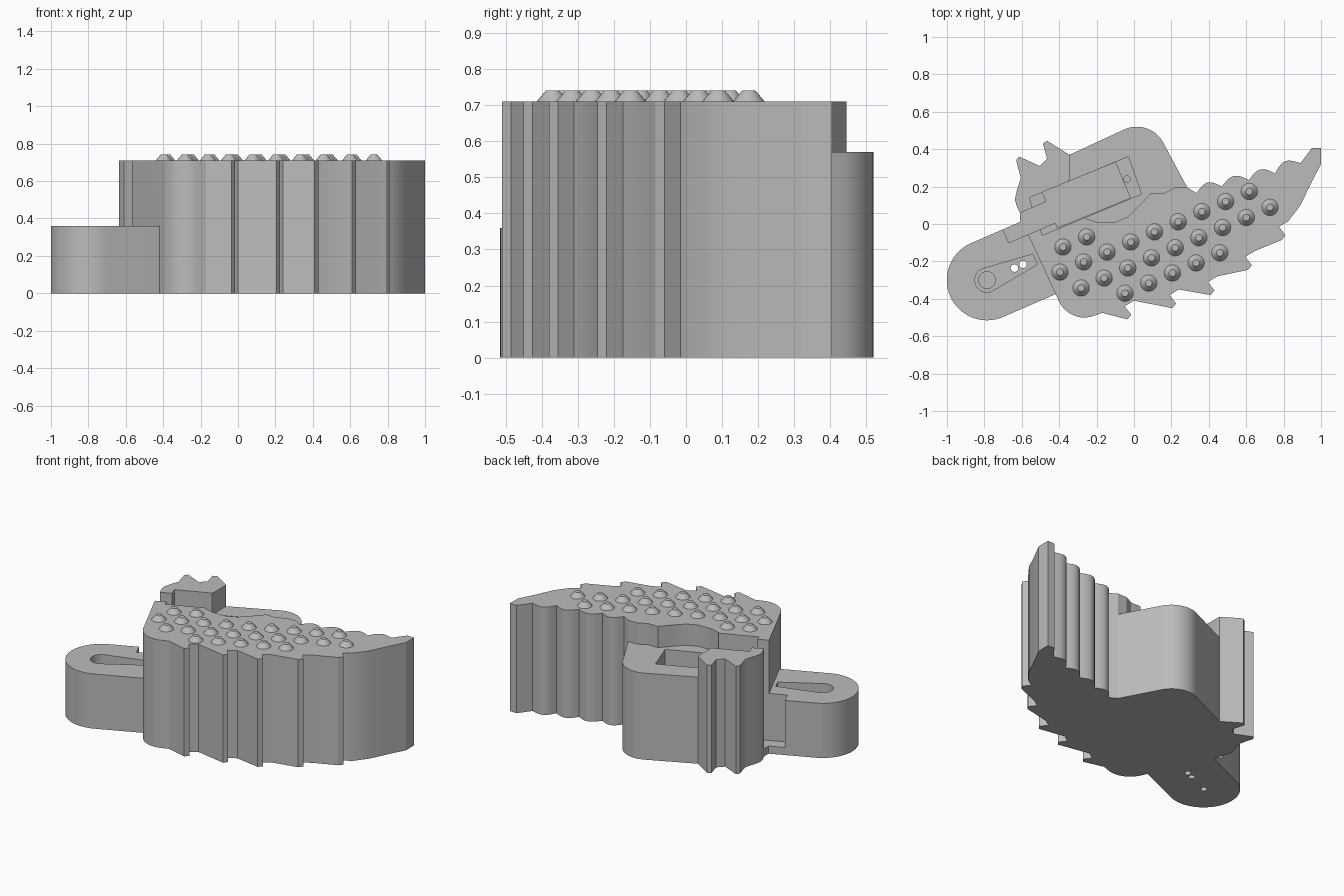
import bpy, bmesh, math
from mathutils import Vector

cube = bpy.data.objects.get("Cube")
if cube:
    bpy.data.objects.remove(cube, do_unlink=True)

grey = bpy.data.materials.new("plain grey")
grey.use_nodes = True
colour = (0.5, 0.5, 0.5, 1)
grey.diffuse_color = colour
grey.node_tree.nodes["Principled BSDF"].inputs["Base Color"].default_value = colour


def arc(cx, cy, r, start, end, steps=16):
    angles = [math.radians(start + (end - start) * i / steps) for i in range(steps + 1)]
    return [(cx + r * math.cos(a), cy + r * math.sin(a)) for a in angles]


def circle(cx, cy, r):
    return arc(cx, cy, r, 0, 360, 24)[:-1]


def prism(name, outline, z0, z1):
    """Upright prism over a plan outline."""
    bm = bmesh.new()
    face = bm.faces.new([bm.verts.new((x, y, z0)) for x, y in outline])
    ext = bmesh.ops.extrude_face_region(bm, geom=[face])
    verts = [v for v in ext["geom"] if isinstance(v, bmesh.types.BMVert)]
    bmesh.ops.translate(bm, verts=verts, vec=(0, 0, z1 - z0))
    bmesh.ops.recalc_face_normals(bm, faces=bm.faces)
    mesh = bpy.data.meshes.new(name)
    bm.to_mesh(mesh)
    bm.free()
    mesh.materials.append(grey)
    obj = bpy.data.objects.new(name, mesh)
    bpy.context.collection.objects.link(obj)
    return obj


def select(obj):
    bpy.ops.object.select_all(action="DESELECT")
    obj.select_set(True)
    bpy.context.view_layer.objects.active = obj


def combine(target, tool, operation):
    select(target)
    mod = target.modifiers.new("combine", "BOOLEAN")
    mod.operation, mod.solver, mod.object = operation, "EXACT", tool
    bpy.ops.object.modifier_apply(modifier=mod.name)
    bpy.data.objects.remove(tool, do_unlink=True)


def cut(target, outline, z0, z1=1):
    combine(target, prism("cutter", outline, z0, z1), "DIFFERENCE")


def spike(x, y):
    return [(x, y), (x + .02, y + .025), (x - .015, y + .07), (x + .035, y + .10)]


def scallop(p, q, bulge=.04, steps=10):
    p, q = Vector(p), Vector(q)
    d = (q - p).normalized()
    out = Vector((d.y, -d.x))
    pts = [p.lerp(q, i / steps) + out * bulge * math.sin(math.pi * i / steps) for i in range(steps)]
    return [tuple(v) for v in pts]


# Main body: rounded corner, spiked front, pointed tip, scalloped back
outline = [(-.57, -.05)] + arc(-.265, -.35, .15, 204, 290) + [(-.17, -.475)]
for tip in [(-.035, -.51), (.205, -.45), (.41, -.38), (.61, -.245), (.79, -.085)]:
    outline += spike(*tip)
outline += [(.89, .10), (.95, .225), (1, .32), (1, .405), (.95, .405)]
cusps = [(.89, .325), (.755, .27), (.615, .235), (.47, .20), (.335, .165)]
for p, q in zip(cusps, cusps[1:]):
    outline += scallop(p, q)
outline += [cusps[-1], (.285, .195), (.22, .195), (.16, .165), (.09, .165), (.03, .10),
            (-.03, .04), (-.10, .01), (-.20, .01), (-.26, .03), (-.28, .08), (-.52, 0)]
body = prism("body", outline, 0, .71)

# Lower rounded housing at the back
housing = prism("housing", [(-.2, -.1), (.27, .1), (.285, .195)] + arc(.015, .36, .16, 25, 115)
                + [(-.36, .363), (-.4, .25), (-.5, .1), (-.5, -.04)], 0, .57)
combine(body, housing, "UNION")

# Raised block with two spikes
block = prism("spiked_block", [
    (-.345, .37), (-.465, .445), (-.487, .43), (-.465, .35), (-.503, .31), (-.615, .36),
    (-.63, .34), (-.605, .245), (-.625, .185), (-.637, .13), (-.625, .09), (-.61, .06),
    (-.61, .0), (-.55, -.04), (-.45, -.04), (-.345, .24)], 0, .71)
combine(body, block, "UNION")

# Low rounded arm with tapered slot and holes
pivot = Vector((-.786, -.30))
lean = 23.5
along = Vector((math.cos(math.radians(lean)), math.sin(math.radians(lean))))
across = Vector((-along.y, along.x))


def tapered(r0, r1, length):
    end = pivot + along * length
    return arc(*pivot, r0, lean + 90, lean + 270, 32) + [tuple(end - across * r1), tuple(end + across * r1)]


arm = prism("arm", tapered(.215, .215, .36), 0, .36)
cut(arm, tapered(.065, .03, .28), .30)
cut(arm, circle(*pivot, .045), .22)
cut(arm, circle(*pivot, .02), -.1, .1)
for t in (.16, .21):
    cut(arm, circle(*(pivot + along * t), .02), -.1)
combine(body, arm, "UNION")

# Stepped pocket, side channel and screw hole
cut(body, [(-.03, .36), (-.56, .14), (-.49, -.06), (.04, .16)], .385)
cut(body, [(-.10, .33), (-.49, .17), (-.41, -.02), (-.02, .14)], .05)
cut(body, [(-.67, -.10), (-.40, .015), (-.448, .128), (-.718, .013)], .05)
cut(body, circle(-.037, .24, .017), .25, .5)
select(body)
bpy.ops.object.shade_smooth_by_angle(angle=math.radians(25))

# Rows of studs on the top
for x, y, count in [(-.38, -.123, 2), (-.144, -.15, 7), (-.396, -.257, 2),
                    (-.16, -.289, 8), (-.283, -.342, 1), (-.048, -.37, 5)]:
    for i in range(count):
        bpy.ops.mesh.primitive_cone_add(vertices=24, radius1=.045, radius2=.018, depth=.032,
                                        location=(x + .1267 * i, y + .054 * i, .725))
        stud = bpy.context.object
        stud.name = "stud"
        stud.data.materials.append(grey)
        bpy.ops.object.shade_smooth_by_angle(angle=math.radians(25))
